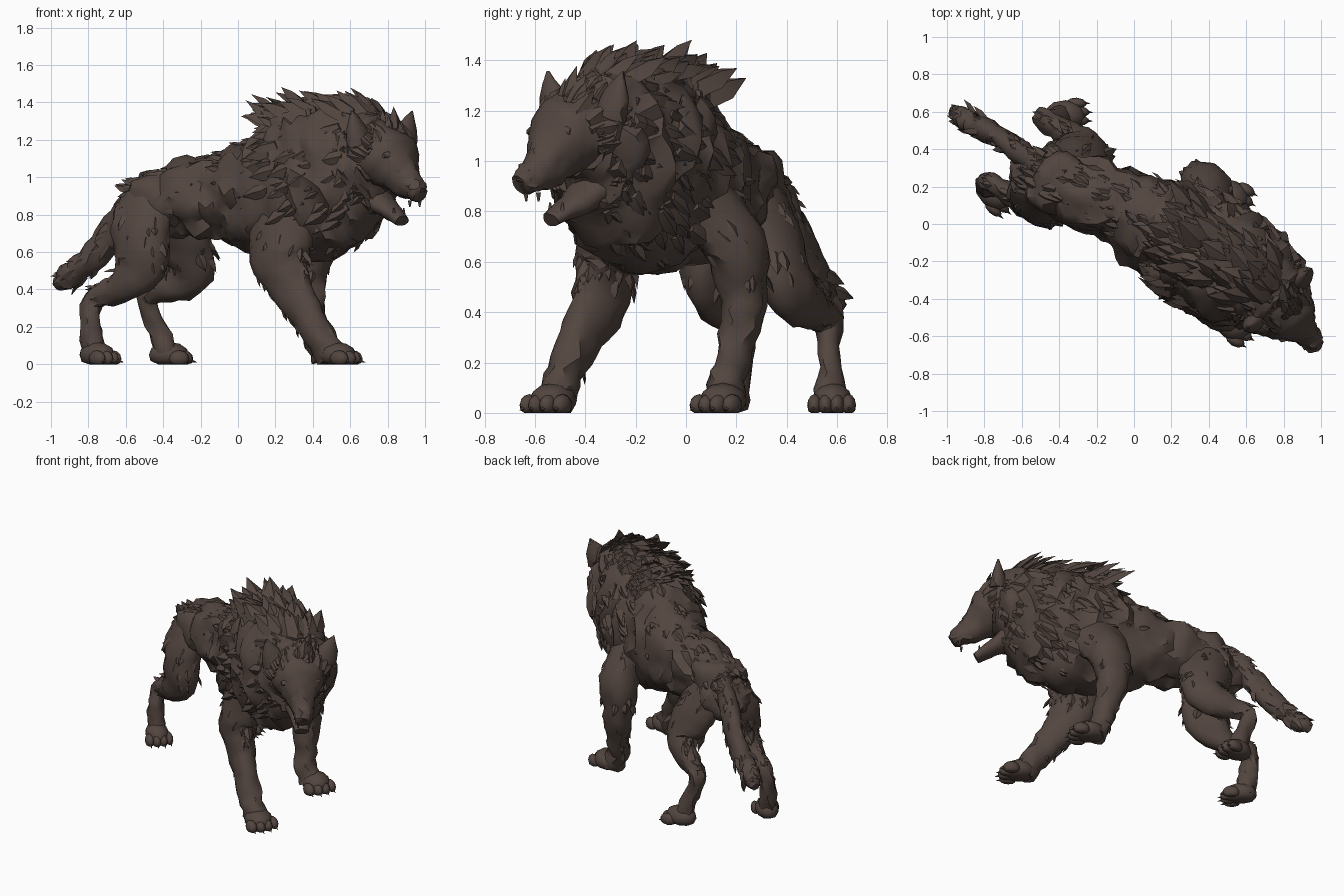
import bpy, bmesh, random
from math import sin, cos, pi, radians
from mathutils import Vector, Matrix, noise

random.seed(7)
cube = bpy.data.objects.get("Cube")
if cube:
    bpy.data.objects.remove(cube)

fur_mat = bpy.data.materials.new("dark_brown_fur")
fur_mat.use_nodes = True
COLOR = (0.085, 0.06, 0.05, 1)
fur_mat.diffuse_color = COLOR
fur_mat.node_tree.nodes["Principled BSDF"].inputs["Base Color"].default_value = COLOR

LAT = Vector((0.5, 0.866, 0))          # the animal's left
FACE_LAT = Vector((0.73, 0.68, 0))     # left of the turned head
made = []


def finish(name, bm):
    bmesh.ops.recalc_face_normals(bm, faces=bm.faces)
    mesh = bpy.data.meshes.new(name)
    bm.to_mesh(mesh)
    bm.free()
    mesh.materials.append(fur_mat)
    ob = bpy.data.objects.new(name, mesh)
    bpy.context.collection.objects.link(ob)
    made.append(ob)


def sample(path, u):
    """Smooth point (x, y, z, half width, half height) along a path."""
    u = max(0, min(len(path) - 1, u))
    i = min(int(u), len(path) - 2)
    t = u - i
    a, b, c, d = [Vector(path[max(0, min(len(path) - 1, i + k))]) for k in (-1, 0, 1, 2)]
    return (b * 2 + (c - a) * t + (a * 2 - b * 5 + c * 4 - d) * t * t
            + (b * 3 - a - c * 3 + d) * t * t * t) / 2


def surface(path, u, ang, lat):
    """Position, normal and tangent on the skin of a tube."""
    p = sample(path, u)
    t = Vector((sample(path, u + .05) - sample(path, u - .05))[:3]).normalized()
    side = (lat - t * lat.dot(t)).normalized()
    up = t.cross(side)
    w, h = max(p[3], .004), max(p[4], .004)
    pos = Vector(p[:3]) + side * cos(ang) * w + up * sin(ang) * h
    return pos, (side * cos(ang) / w + up * sin(ang) / h).normalized(), t


def tube(name, path, seg=12, per=4, lump=.02, lat=LAT):
    bm = bmesh.new()
    rings = []
    for r in range((len(path) - 1) * per + 1):
        ring = []
        for k in range(seg):
            pos, n, _ = surface(path, r / per, 2 * pi * (k + .5 * (r % 2)) / seg, lat)
            pos += n * lump * (noise.noise(pos * 9) + random.uniform(-.45, .45))
            pos.z = max(pos.z, 0)
            ring.append(bm.verts.new(pos))
        rings.append(ring)
    for a, b in zip(rings, rings[1:]):
        for k in range(seg):
            j = (k + 1) % seg
            bm.faces.new((a[k], a[j], b[j], b[k]))
    for ring in (rings[0], rings[-1]):
        bm.faces.new(ring)
    bmesh.ops.triangulate(bm, faces=bm.faces)
    finish(name, bm)


def fur(name, path, count, us, angs, length, lift=.35, flow=-1, droop=.15, lat=LAT):
    """Scatter pointed locks over part of a tube; angles in degrees."""
    bm = bmesh.new()
    for _ in range(count):
        pos, n, t = surface(path, random.uniform(*us), radians(random.uniform(*angs)), lat)
        size = length * random.uniform(.6, 1.2)
        d = t * flow + n * lift * random.uniform(.5, 1.4) - Vector((0, 0, droop))
        d = (d + Vector([random.uniform(-.25, .25) for _ in range(3)])).normalized()
        across = d.cross(n).normalized() * size * .25
        root = pos - n * .02
        base = [root - across, root + n * size * .18, root + across]
        mid = [v + d * size * .5 for v in base]
        a = [bm.verts.new(v) for v in base]
        b = [bm.verts.new(v) for v in mid]
        tip = bm.verts.new(root + d * size)
        for k in range(3):
            j = (k + 1) % 3
            bm.faces.new((a[k], a[j], b[j], b[k]))
            bm.faces.new((b[k], b[j], tip))
        bm.faces.new(a)
    finish(name, bm)


def paw(name, x, y, heading, width):
    """Pad, four toes and claws pointing along heading (degrees)."""
    bm = bmesh.new()
    place = Matrix.Translation((x, y, 0)) @ Matrix.Rotation(radians(heading), 4, 'Z')

    def blob(cx, cy, cz, sx, sy, sz):
        m = place @ Matrix.Translation((cx, cy, cz)) @ Matrix.Diagonal((sx, sy, sz, 1))
        bmesh.ops.create_icosphere(bm, subdivisions=2, radius=1, matrix=m)

    blob(-.025, 0, .05, .11, width * .9, .07)
    for k in (-1.5, -.5, .5, 1.5):
        reach = .06 - abs(k) * .018
        blob(reach, k * width * .5, .03, .055, width * .33, .045)
        claw = place @ Matrix.Translation((reach + .055, k * width * .52, .015)) \
            @ Matrix.Rotation(radians(105), 4, 'Y')
        bmesh.ops.create_cone(bm, segments=4, radius1=.012, radius2=0, depth=.045,
                              cap_ends=True, matrix=claw)
    for v in bm.verts:
        v.co.z = max(v.co.z, 0)
    finish(name, bm)


# Torso, from rump to neck
torso = [(-.61, .33, .87, .07, .08), (-.52, .27, .83, .17, .17), (-.3, .18, .89, .19, .19),
         (-.05, .09, .9, .21, .25), (.15, -.02, .905, .27, .335), (.38, -.15, .96, .31, .41),
         (.56, -.25, 1.04, .30, .38), (.71, -.34, 1.11, .25, .28), (.8, -.42, 1.13, .17, .18)]
tube("torso", torso, 24, 5, .045)
fur("back_fur", torso, 80, (.6, 3.8), (35, 145), .09, .18)
fur("mane_crest", torso, 110, (4.6, 7.6), (55, 125), .2, .6, droop=-.25)
fur("mane_sides", torso, 230, (4.6, 7.5), (-45, 225), .14, .22)
fur("chest_fur", torso, 70, (5, 7.4), (215, 325), .1, .15, droop=.3)
fur("flank_fur", torso, 50, (1, 4.6), (-30, 210), .08, .12)

# Head with open mouth
head = [(.74, -.38, 1.14, .18, .18), (.8, -.46, 1.1, .18, .165), (.85, -.515, 1.045, .135, .125),
        (.9, -.565, .98, .085, .09), (.95, -.615, .93, .065, .065), (.98, -.65, .9, .042, .042)]
jaw = [(.67, -.3, .94, .14, .1), (.76, -.4, .865, .095, .065), (.83, -.475, .81, .068, .045),
       (.88, -.535, .765, .045, .032)]
tube("head", head, 16, 4, .016, FACE_LAT)
tube("lower_jaw", jaw, 12, 3, .008, FACE_LAT)
fur("left_cheek_fur", head, 75, (0, 1.2), (-60, 50), .12, .4, lat=FACE_LAT)
fur("right_cheek_fur", head, 75, (0, 1.2), (130, 240), .12, .4, lat=FACE_LAT)
fur("crown_fur", head, 30, (0, 1.2), (45, 135), .12, .45, droop=-.1, lat=FACE_LAT)
fur("chin_fur", jaw, 45, (0, 1.3), (180, 360), .1, .35, droop=.5, lat=FACE_LAT)
for side, label in ((1, "left"), (-1, "right")):
    off = FACE_LAT * side
    # Ear, brow, fangs
    root = Vector((.77, -.41, 1.18)) + off * .16
    tip = Vector((.77, -.4, 1.355)) + off * .22
    mid = root.lerp(tip, .5)
    tube(label + "_ear", [(*root, .08, .06), (*mid, .06, .04), (*tip, .004, .004)],
         8, 2, .006, FACE_LAT)
    brow = Vector((.87, -.54, 1.115)) + off * .075
    tube(label + "_brow", [(*(brow - off * .07 - Vector((0, 0, .05))), .015, .015),
                           (*brow, .028, .028), (*(brow + off * .05), .012, .012)],
         6, 2, .003, Vector((0, 0, 1)))
    for part, base, dz in (("upper", (.945, -.61, .875), -.035), ("lower", (.86, -.515, .79), .045)):
        b = Vector(base) + off * .036
        tube(f"{label}_{part}_fang", [(*b, .011, .011), (b.x, b.y, b.z + dz, .002, .002)],
             5, 1, 0)
tube("nose", [(.95, -.615, .96, .03, .02), (.975, -.645, .935, .034, .025),
              (.985, -.658, .915, .02, .015)], 8, 2, 0, FACE_LAT)

# Tail
tail = [(-.5, .3, .92, .07, .07), (-.6, .38, .83, .06, .065), (-.7, .45, .66, .06, .08),
        (-.82, .52, .53, .06, .07), (-.91, .57, .46, .055, .055), (-.98, .61, .43, .012, .012)]
tube("tail", tail, 10, 4, .02)
fur("tail_fur", tail, 50, (.6, 4.1), (0, 360), .1, .28, flow=1, droop=0)

# Legs: path from the body to the ankle, then the paw
legs = {
    "front_right": [(.3, -.3, .85, .1, .16), (.22, -.31, .62, .11, .18), (.26, -.35, .44, .09, .13),
                    (.36, -.425, .27, .078, .095), (.45, -.49, .13, .07, .08), (.51, -.52, .04, .08, .08)],
    "front_left": [(.42, .05, .85, .1, .16), (.39, .19, .67, .12, .14), (.37, .23, .48, .1, .105),
                   (.39, .2, .3, .08, .08), (.42, .165, .14, .068, .07), (.47, .15, .04, .08, .08)],
    "hind_right": [(-.48, .2, .88, .12, .16), (-.52, .12, .7, .11, .17), (-.525, .1, .52, .09, .15),
                   (-.66, .16, .395, .06, .07), (-.775, .22, .345, .05, .06), (-.785, .205, .18, .05, .058),
                   (-.765, .18, .04, .065, .07)],
    "hind_left": [(-.4, .28, .87, .11, .16), (-.3, .35, .66, .11, .17), (-.26, .41, .5, .09, .14),
                  (-.38, .5, .4, .065, .08), (-.49, .565, .36, .05, .06), (-.425, .575, .18, .05, .058),
                  (-.37, .58, .04, .065, .07)],
}
for label, path in legs.items():
    tube(label + "_leg", path, 12, 4, .02)
    fur(label + "_upper_fur", path, 28, (.3, 1.8), (0, 360), .09, .2, flow=1, droop=0)
    fur(label + "_rear_fur", path, 20, (1.5, 3.8), (230, 310), .07, .25, flow=1, droop=0)
paw("front_right_paw", .55, -.54, -30, .1)
paw("front_left_paw", .53, .135, -30, .1)
paw("hind_right_paw", -.735, .15, -42, .085)
paw("hind_left_paw", -.345, .58, -3, .09)

# Soft shading with crisp creases
bpy.ops.object.select_all(action='DESELECT')
for ob in made:
    ob.select_set(True)
bpy.context.view_layer.objects.active = made[0]
bpy.ops.object.shade_smooth_by_angle(angle=radians(40))
